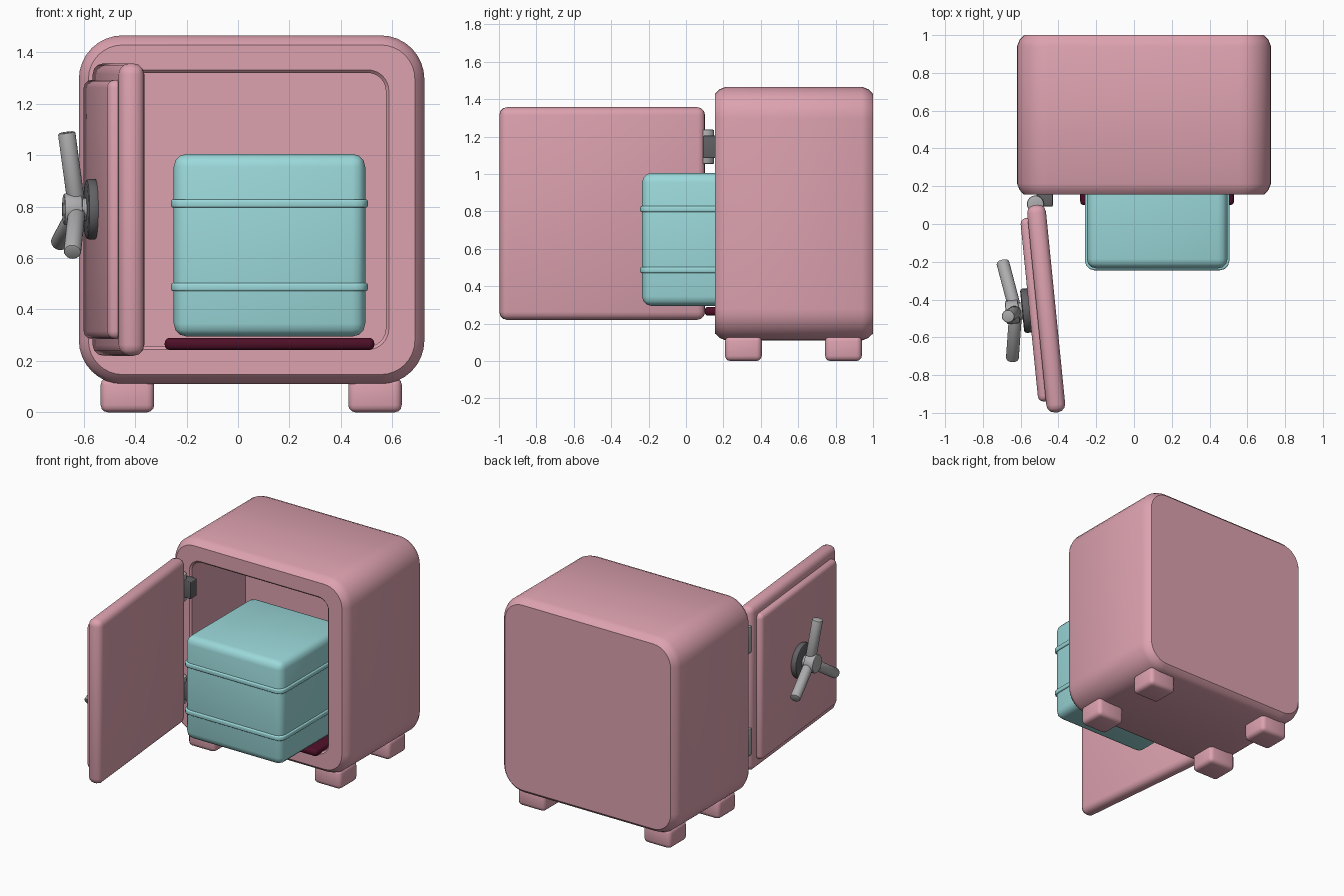
import bpy, bmesh, math
from mathutils import Matrix, Vector

if "Cube" in bpy.data.objects:
    bpy.data.objects.remove(bpy.data.objects["Cube"])


def material(name, rgb):
    m = bpy.data.materials.new(name)
    m.use_nodes = True
    m.diffuse_color = (*rgb, 1)
    m.node_tree.nodes["Principled BSDF"].inputs["Base Color"].default_value = (*rgb, 1)
    return m


PINK = material("dusty pink", (0.72, 0.36, 0.43))
TEAL = material("pale teal", (0.33, 0.69, 0.70))
STEEL = material("light steel", (0.42, 0.42, 0.43))
DARK = material("dark steel", (0.12, 0.12, 0.13))
MAROON = material("deep maroon", (0.075, 0.005, 0.02))


def finish(name, bm, mat, matrix=None, angle=35):
    bmesh.ops.recalc_face_normals(bm, faces=bm.faces)
    mesh = bpy.data.meshes.new(name)
    bm.to_mesh(mesh)
    bm.free()
    mesh.materials.append(mat)
    ob = bpy.data.objects.new(name, mesh)
    bpy.context.scene.collection.objects.link(ob)
    if matrix:
        ob.matrix_world = matrix
    bpy.ops.object.select_all(action='DESELECT')
    ob.select_set(True)
    bpy.context.view_layer.objects.active = ob
    bpy.ops.object.shade_smooth_by_angle(angle=math.radians(angle))
    return ob


def bevel(bm, edges, width, segments=3):
    bmesh.ops.bevel(bm, geom=edges, offset=width, segments=segments,
                    profile=0.5, affect='EDGES', clamp_overlap=True)


def sharp(bm):
    return [e for e in bm.edges if e.calc_face_angle(0) > 1]


def box(name, lo, hi, width, mat, matrix=None, corner=0):
    """Rounded box; corner rounds the upright edges first."""
    lo, hi = Vector(lo), Vector(hi)
    bm = bmesh.new()
    bmesh.ops.create_cube(bm, size=1)
    for v in bm.verts:
        v.co = (lo + hi) / 2 + v.co * (hi - lo)
    if corner:
        upright = [e for e in bm.edges
                   if abs(e.verts[0].co.z - e.verts[1].co.z) > 0.001]
        bevel(bm, upright, corner)
    bevel(bm, sharp(bm), width)
    return finish(name, bm, mat, matrix)


def rod(name, start, end, radius, mat, matrix=None, width=0.008):
    """Cylinder between two points with softened rims."""
    start, end = Vector(start), Vector(end)
    axis = end - start
    bm = bmesh.new()
    bmesh.ops.create_cone(bm, cap_ends=True, segments=24, radius1=radius,
                          radius2=radius, depth=axis.length)
    bevel(bm, sharp(bm), width, 2)
    turn = axis.to_track_quat('Z', 'Y').to_matrix().to_4x4()
    bm.transform(Matrix.Translation((start + end) / 2) @ turn)
    return finish(name, bm, mat, matrix)


def rounded_ring(bm, y, half_w, half_h, radius, cx, cz, steps=8):
    ring = []
    for i, (sx, sz) in enumerate([(1, 1), (-1, 1), (-1, -1), (1, -1)]):
        for k in range(steps + 1):
            a = math.pi / 2 * (i + k / steps)
            ring.append(bm.verts.new((cx + sx * (half_w - radius) + radius * math.cos(a), y,
                                      cz + sz * (half_h - radius) + radius * math.sin(a))))
    return ring


# Cabinet: one loft from the back, round the front rim and into the cavity
W, H, R = 0.672, 0.678, 0.17
OW, OH, OR = 0.522, 0.532, 0.07
BACK, FRONT, DEEP = 1.0, 0.155, 0.75
sections = [(BACK, W - 0.037, H - 0.037, R - 0.037),
            (BACK - 0.025, W - 0.013, H - 0.013, R - 0.013),
            (BACK - 0.058, W, H, R),
            (FRONT + 0.058, W, H, R),
            (FRONT + 0.025, W - 0.013, H - 0.013, R - 0.013),
            (FRONT, W - 0.037, H - 0.037, R - 0.037),
            (FRONT, OW + 0.012, OH + 0.012, OR + 0.012),
            (FRONT + 0.012, OW, OH, OR),
            (DEEP, OW, OH, OR)]
bm = bmesh.new()
rings = [rounded_ring(bm, *s, 0.053, 0.788) for s in sections]
for a, b in zip(rings, rings[1:]):
    for i in range(len(a)):
        j = (i + 1) % len(a)
        bm.faces.new((a[i], a[j], b[j], b[i]))
bm.faces.new(rings[0])
bm.faces.new(rings[-1])
finish("cabinet", bm, PINK)

# Feet
for side, x in (("right", -0.43), ("left", 0.533)):
    for end, y in (("front", 0.307), ("back", 0.842)):
        box(f"{end}_{side}_foot", (x - 0.104, y - 0.098, 0),
            (x + 0.104, y + 0.098, 0.135), 0.028, PINK)

# Sliding shelf and the banded crate on it
box("shelf", (-0.285, 0.1, 0.242), (0.53, 0.735, 0.29), 0.02, MAROON)
box("crate", (-0.25, -0.235, 0.295), (0.495, 0.505, 1.005), 0.05, TEAL)
for label, z in (("lower", 0.487), ("upper", 0.812)):
    box(f"{label}_crate_band", (-0.26, -0.245, z - 0.016), (0.505, 0.515, z + 0.016),
        0.008, TEAL, corner=0.05)

# Hinges
for label, z in (("lower", 0.435), ("upper", 1.145)):
    rod(f"{label}_hinge_pin", (-0.522, 0.106, z - 0.092), (-0.522, 0.106, z + 0.092),
        0.045, STEEL)
    box(f"{label}_hinge_bracket", (-0.515, 0.093, z - 0.06), (-0.43, 0.165, z + 0.06),
        0.005, DARK)

# Door, built in its own frame with the outside facing local -y, then swung open
swing = Matrix.Translation((-0.465, -0.448, 0)) @ Matrix.Rotation(math.radians(-84.3), 4, 'Z')
box("door", (-0.552, -0.05, 0.22), (0.552, 0.05, 1.357), 0.042, PINK, swing)
box("door_outer_panel", (-0.488, -0.09, 0.285), (0.488, -0.02, 1.293), 0.03, PINK, swing)

# Door handle: plate, shaft, hub and three spokes
HZ = 0.79
rod("handle_plate", (0, -0.08, HZ), (0, -0.128, HZ), 0.118, DARK, swing, 0.014)
rod("handle_shaft", (0, -0.11, HZ), (0, -0.16, HZ), 0.045, STEEL, swing)
rod("handle_hub", (0, -0.145, HZ), (0, -0.215, HZ), 0.062, STEEL, swing)
for i in range(3):
    a = math.radians(4 + 120 * i)
    dx, dz = math.sin(a), math.cos(a)
    rod(f"handle_spoke_{i + 1}", (0.02 * dx, -0.165, HZ + 0.02 * dz),
        (0.3 * dx, -0.205, HZ + 0.3 * dz), 0.034, STEEL, swing)
